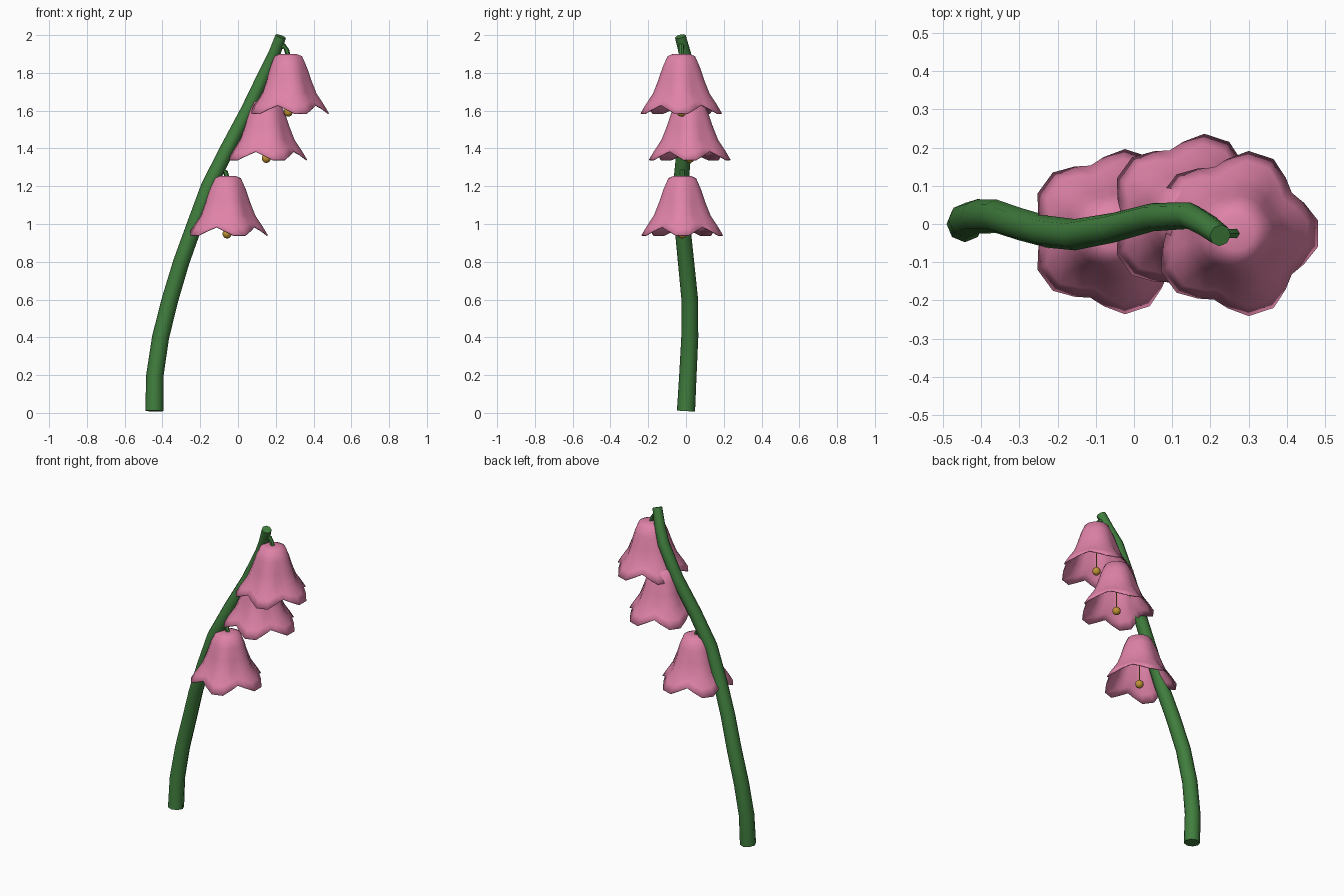
import bpy, bmesh
from math import sin, cos, pi, radians
from mathutils import Vector

cube = bpy.data.objects.get("Cube")
if cube:
    bpy.data.objects.remove(cube, do_unlink=True)


def material(name, rgb):
    mat = bpy.data.materials.new(name)
    mat.use_nodes = True
    mat.diffuse_color = (*rgb, 1)
    mat.node_tree.nodes["Principled BSDF"].inputs["Base Color"].default_value = (*rgb, 1)
    return mat


green = material("stem green", (0.052, 0.21, 0.048))
pink = material("petal pink", (0.74, 0.225, 0.39))
gold = material("stamen gold", (0.52, 0.29, 0.035))


def finish(name, bm, mat, angle=50):
    bmesh.ops.recalc_face_normals(bm, faces=bm.faces)
    mesh = bpy.data.meshes.new(name)
    bm.to_mesh(mesh)
    bm.free()
    obj = bpy.data.objects.new(name, mesh)
    bpy.context.collection.objects.link(obj)
    mesh.materials.append(mat)
    bpy.ops.object.select_all(action='DESELECT')
    obj.select_set(True)
    bpy.context.view_layer.objects.active = obj
    bpy.ops.object.shade_smooth_by_angle(angle=radians(angle))
    return obj


def bridge(bm, a, b):
    n = len(a)
    for i in range(n):
        bm.faces.new((a[i], a[(i + 1) % n], b[(i + 1) % n], b[i]))


def tube(name, path, mat, sides=8):
    """Sweep a circle along (x, y, z, radius) points and cap both ends."""
    bm = bmesh.new()
    pts = [Vector(p[:3]) for p in path]
    rings = []
    for i, p in enumerate(pts):
        t = (pts[min(i + 1, len(pts) - 1)] - pts[max(i - 1, 0)]).normalized()
        u = Vector((0, 1, 0)).cross(t).normalized()
        v = t.cross(u)
        r = path[i][3]
        rings.append([bm.verts.new(p + r * (u * cos(2 * pi * k / sides) + v * sin(2 * pi * k / sides)))
                      for k in range(sides)])
    for a, b in zip(rings, rings[1:]):
        bridge(bm, a, b)
    bm.faces.new(rings[0])
    bm.faces.new(rings[-1])
    return finish(name, bm, mat)


# Arching main stem
tube("stem", [
    (-0.443, 0.0, 0.01, 0.048), (-0.44, 0.01, 0.2, 0.046),
    (-0.41, 0.02, 0.4, 0.045), (-0.36, 0.02, 0.6, 0.044),
    (-0.30, 0.0, 0.8, 0.043), (-0.228, -0.02, 1.0, 0.042),
    (-0.155, -0.028, 1.2, 0.041), (-0.055, -0.01, 1.4, 0.039),
    (0.05, 0.018, 1.6, 0.037), (0.145, 0.022, 1.8, 0.035),
    (0.192, -0.005, 1.9, 0.032), (0.226, -0.03, 1.993, 0.029)], green)

# Bell rings: lobe radius, lobe height, notch radius, notch height
BELL = [(0.045, 0.315, 0.045, 0.315), (0.074, 0.303, 0.073, 0.303),
        (0.100, 0.245, 0.095, 0.245), (0.124, 0.175, 0.113, 0.175),
        (0.152, 0.105, 0.130, 0.115), (0.192, 0.045, 0.155, 0.075),
        (0.219, 0.000, 0.182, 0.045)]
LOBES = 5


def bell(name, x, y, z):
    bm = bmesh.new()
    rings = []
    for rl, zl, rn, zn in BELL:
        ring = []
        for k in range(LOBES):
            for off, w in ((-9, 1.0), (9, 1.0), (24, 0.4), (36, 0.0), (48, 0.4)):
                a = radians(k * 360 / LOBES + off)
                r, h = rn + (rl - rn) * w, zn + (zl - zn) * w
                ring.append(bm.verts.new((x + r * cos(a), y + r * sin(a), z + h)))
        rings.append(ring)
    for a, b in zip(rings, rings[1:]):
        bridge(bm, a, b)
    bm.faces.new(rings[0])
    obj = finish(name, bm, pink, 60)
    shell = obj.modifiers.new("petal thickness", 'SOLIDIFY')
    shell.thickness = 0.006
    shell.offset = -1


def stamen(name, x, y, z):
    tube(name + "_filament", [(x, y, z + 0.02, 0.003), (x, y, z + 0.31, 0.003)], gold, 6)
    bm = bmesh.new()
    bmesh.ops.create_uvsphere(bm, u_segments=10, v_segments=7, radius=0.025)
    for v in bm.verts:
        v.co = Vector((x + v.co.x, y + v.co.y, z + 0.008 + v.co.z))
    finish(name + "_tip", bm, gold)


# Three hanging flowers, each with the stem point its stalk grows from
FLOWERS = {"lower": ((-0.058, -0.02, 0.94), (-0.12, -0.025, 1.27)),
           "middle": ((0.15, 0.02, 1.34), (0.085, 0.02, 1.67)),
           "upper": ((0.266, -0.025, 1.585), (0.205, -0.015, 1.93))}
for label, ((x, y, z), (sx, sy, sz)) in FLOWERS.items():
    bell(label + "_bell", x, y, z)
    stamen(label + "_stamen", x, y, z)
    tube(label + "_stalk", [(sx, sy, sz, 0.014), ((sx + x) / 2 + 0.01, y, sz + 0.012, 0.014),
                            (x - 0.008, y, z + 0.335, 0.013), (x, y, z + 0.305, 0.013)], green, 6)
